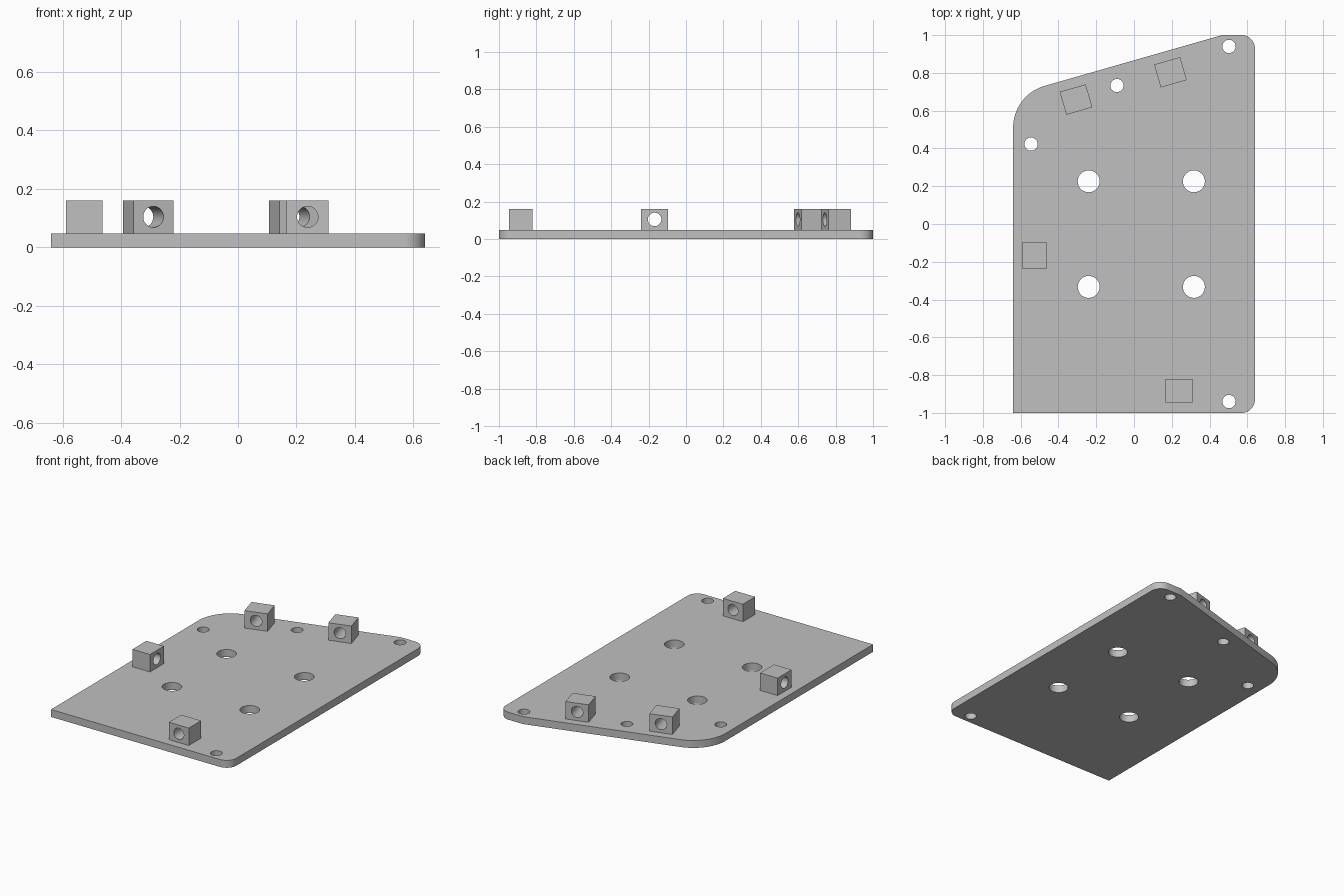
import bpy
import bmesh
from math import radians, cos, sin, pi
from mathutils import Matrix, Vector

cube = bpy.data.objects.get("Cube")
if cube:
    bpy.data.objects.remove(cube, do_unlink=True)

THICK = 0.048
TOP = 0.161
SLANT = 16.1

grey = bpy.data.materials.new("plain grey")
grey.use_nodes = True
colour = (0.53, 0.53, 0.53, 1)
grey.diffuse_color = colour
grey.node_tree.nodes["Principled BSDF"].inputs["Base Color"].default_value = colour


def make_object(name, bm):
    bmesh.ops.recalc_face_normals(bm, faces=bm.faces)
    mesh = bpy.data.meshes.new(name)
    bm.to_mesh(mesh)
    bm.free()
    mesh.materials.append(grey)
    obj = bpy.data.objects.new(name, mesh)
    bpy.context.collection.objects.link(obj)
    return obj


def arc(cx, cy, r, start, end, steps):
    angles = [radians(start + (end - start) * i / steps) for i in range(steps + 1)]
    return [(cx + r * cos(a), cy + r * sin(a)) for a in angles]


def drill(obj, holes):
    """Cut round holes, each given as a placement matrix, radius and length."""
    bm = bmesh.new()
    for matrix, radius, length in holes:
        bmesh.ops.create_cone(bm, cap_ends=True, segments=48, radius1=radius,
                              radius2=radius, depth=length, matrix=matrix)
    cutter = make_object("hole_cutter", bm)
    cutter.hide_render = True
    mod = obj.modifiers.new("holes", "BOOLEAN")
    mod.operation = "DIFFERENCE"
    mod.solver = "EXACT"
    mod.object = cutter
    bpy.ops.object.select_all(action="DESELECT")
    obj.select_set(True)
    bpy.context.view_layer.objects.active = obj
    bpy.ops.object.modifier_apply(modifier=mod.name)
    bpy.data.objects.remove(cutter, do_unlink=True)
    bpy.ops.object.shade_smooth_by_angle(angle=radians(30))


# Base plate: slanted back edge, one large and two small rounded corners
outline = [(-0.64, -1)]
outline += arc(0.57, -0.93, 0.07, -90, 0, 12)
outline += arc(0.57, 0.93, 0.07, 0, 90, 12)
outline += [(0.466, 1)]
outline += arc(-0.41, 0.51, 0.23, 90 + SLANT, 180, 20)
bm = bmesh.new()
face = bm.faces.new([bm.verts.new((x, y, 0)) for x, y in outline])
side = bmesh.ops.extrude_face_region(bm, geom=[face])
bmesh.ops.translate(bm, vec=(0, 0, THICK),
                    verts=[v for v in side["geom"] if isinstance(v, bmesh.types.BMVert)])
plate = make_object("base_plate", bm)

# Four large centre holes and four small edge holes
holes = [(x, y, 0.058) for x in (-0.24, 0.317) for y in (-0.333, 0.226)]
holes += [(x, y, 0.035) for x, y in
          ((0.503, 0.94), (-0.09, 0.733), (-0.545, 0.423), (0.503, -0.94))]
drill(plate, [(Matrix.Translation((x, y, THICK / 2)), r, 0.2) for x, y, r in holes])

# Mounting blocks, each with a horizontal through hole
blocks = {
    "front_block": (0.238, -0.883, 0),
    "right_block": (-0.526, -0.168, 90),
    "back_right_block": (-0.307, 0.659, SLANT),
    "back_left_block": (0.193, 0.803, SLANT),
}
for name, (x, y, turn) in blocks.items():
    place = Matrix.Translation((x, y, (THICK + TOP) / 2)) @ Matrix.Rotation(radians(turn), 4, "Z")
    bm = bmesh.new()
    size = Matrix.Diagonal(Vector((0.143, 0.126, TOP - THICK, 1)))
    bmesh.ops.create_cube(bm, size=1, matrix=place @ size)
    block = make_object(name, bm)
    drill(block, [(place @ Matrix.Rotation(pi / 2, 4, "X"), 0.036, 0.3)])
